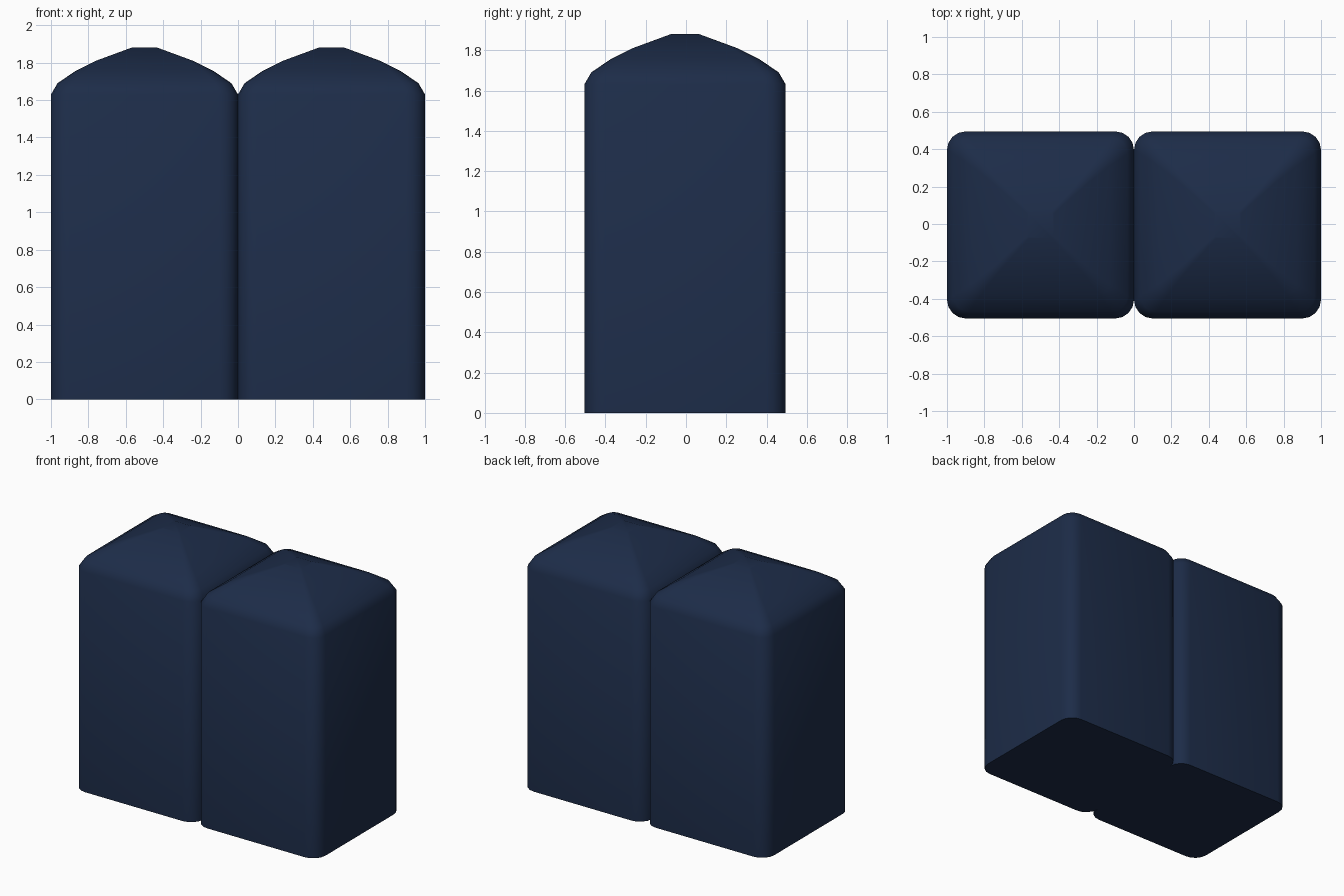
import bpy, bmesh, math

if "Cube" in bpy.data.objects:
    bpy.data.objects.remove(bpy.data.objects["Cube"])

# shared dark navy material
navy = bpy.data.materials.new("navy_plastic")
navy.diffuse_color = (0.012, 0.025, 0.065, 1)
navy.use_nodes = True
navy.node_tree.nodes["Principled BSDF"].inputs["Base Color"].default_value = navy.diffuse_color

CENTRE_Y = -0.005
# wall and domed roof profile: (half width, corner radius, height)
PROFILE = [(0.5, 0.1, 0.0), (0.5, 0.1, 1.63), (0.465, 0.085, 1.69),
           (0.37, 0.055, 1.755), (0.26, 0.03, 1.81), (0.07, 0.01, 1.88)]


def rounded_square(half, radius, steps=4):
    """Outline of a square with rounded corners, counter-clockwise."""
    inner = half - radius
    points = []
    for corner, (sx, sy) in enumerate([(1, 1), (-1, 1), (-1, -1), (1, -1)]):
        for i in range(steps + 1):
            a = math.pi / 2 * (corner + i / steps)
            points.append((sx * inner + radius * math.cos(a),
                           sy * inner + radius * math.sin(a)))
    return points


def make_cabin(name, x):
    bm = bmesh.new()
    rings = [[bm.verts.new((px, py, z)) for px, py in rounded_square(h, r)]
             for h, r, z in PROFILE]
    # walls and roof slopes
    for low, high in zip(rings, rings[1:]):
        n = len(low)
        for i in range(n):
            j = (i + 1) % n
            bm.faces.new((low[i], low[j], high[j], high[i]))
    # floor and flat roof top
    bm.faces.new(list(reversed(rings[0])))
    bm.faces.new(rings[-1])
    mesh = bpy.data.meshes.new(name)
    bm.to_mesh(mesh)
    bm.free()
    mesh.materials.append(navy)
    obj = bpy.data.objects.new(name, mesh)
    obj.location = (x, CENTRE_Y, 0)
    bpy.context.collection.objects.link(obj)
    bpy.ops.object.select_all(action='DESELECT')
    obj.select_set(True)
    bpy.context.view_layer.objects.active = obj
    bpy.ops.object.shade_smooth_by_angle(angle=math.radians(40))


# two cabins side by side
for side, x in (("left", -0.5), ("right", 0.5)):
    make_cabin(side + "_cabin", x)
